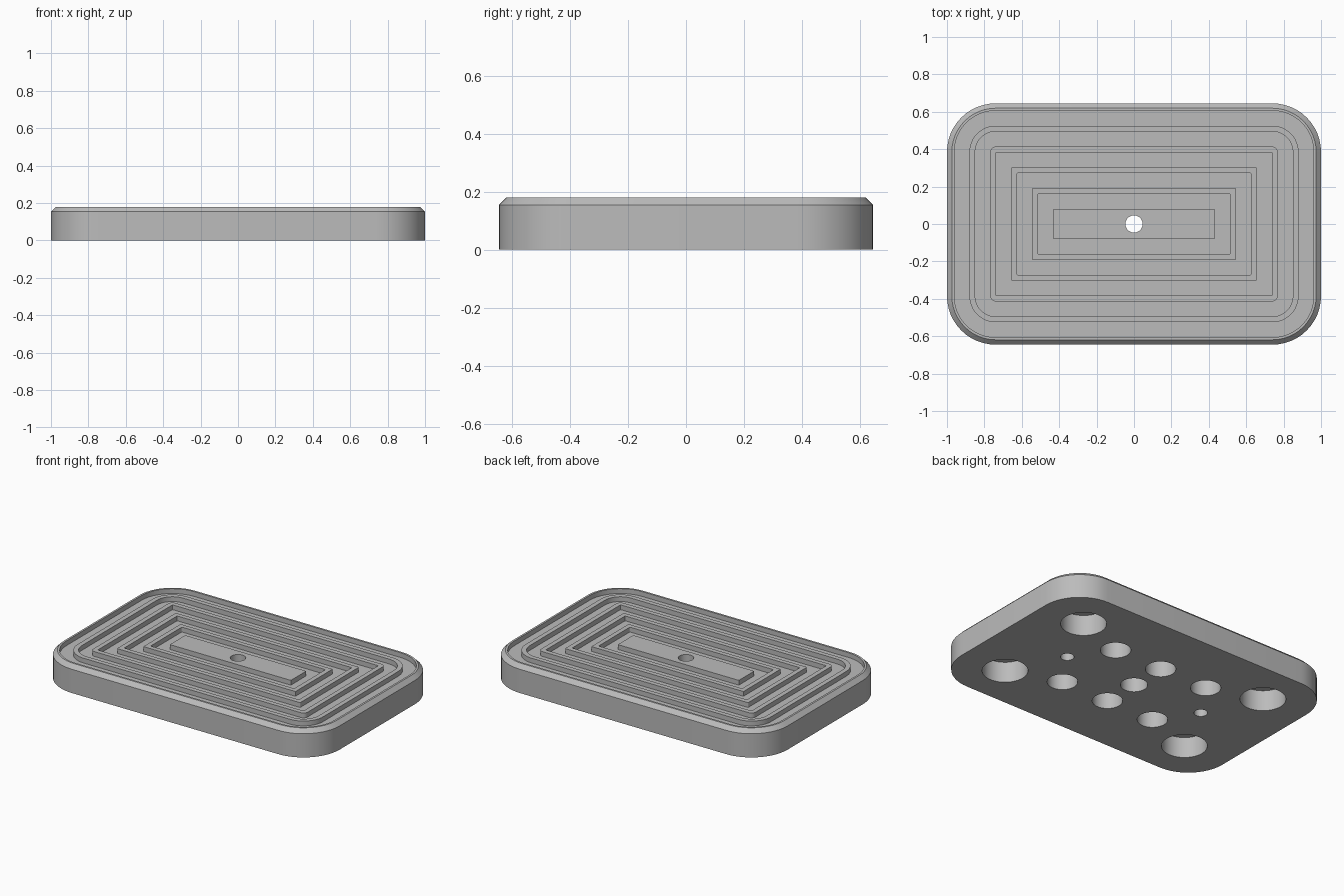
import bpy, bmesh, math
from mathutils import Matrix

if "Cube" in bpy.data.objects:
    bpy.data.objects.remove(bpy.data.objects["Cube"])

HX, HY, R, H = 1.0, 0.645, 0.26, 0.18   # half sizes, corner radius, height
FLOOR = 0.149                           # groove floor height
SEG = 12                                # steps per rounded corner

grey = bpy.data.materials.new("plate grey")
grey.diffuse_color = (0.5, 0.5, 0.5, 1)
grey.use_nodes = True
grey.node_tree.nodes["Principled BSDF"].inputs["Base Color"].default_value = grey.diffuse_color


def rounded_ring(bm, inset, z):
    """Rounded rectangle of vertices, offset inward from the outline."""
    r = max(R - inset, 0.005)
    ring = []
    for i, (sx, sy) in enumerate(((1, 1), (-1, 1), (-1, -1), (1, -1))):
        for k in range(SEG + 1):
            a = math.pi / 2 * (i + k / SEG)
            ring.append(bm.verts.new((sx * (HX - inset - r) + r * math.cos(a),
                                      sy * (HY - inset - r) + r * math.sin(a), z)))
    return ring


def finish(bm, name):
    bmesh.ops.recalc_face_normals(bm, faces=bm.faces)
    me = bpy.data.meshes.new(name)
    bm.to_mesh(me)
    bm.free()
    ob = bpy.data.objects.new(name, me)
    bpy.context.collection.objects.link(ob)
    me.materials.append(grey)
    return ob


# Profile from the bottom edge over the chamfer and through five grooves
profile = [(0, 0), (0, H - 0.026), (0.026, H)]
for g in range(5):
    outer = 0.039 + 0.1115 * g
    inner = outer + 0.081
    profile += [(outer, H), (outer, FLOOR), (inner, FLOOR), (inner, H)]

# Plate body lofted through the profile
bm = bmesh.new()
rings = [rounded_ring(bm, i, z) for i, z in profile]
n = len(rings[0])
for lo, hi in zip(rings, rings[1:]):
    for k in range(n):
        j = (k + 1) % n
        bm.faces.new((lo[k], lo[j], hi[j], hi[k]))
bm.faces.new(rings[0][::-1])
bm.faces.new(rings[-1])
plate = finish(bm, "grooved_plate")

# Holes: x, y, radius, depth from the underside
holes = [(sx * 0.688, sy * 0.359, 0.135, 0.135) for sx in (-1, 1) for sy in (-1, 1)]
holes += [(x, sy * 0.243, 0.09, 0.13) for x in (-0.345, 0, 0.345) for sy in (-1, 1)]
holes += [(sx * 0.512, 0, 0.04, 0.13) for sx in (-1, 1)]
holes += [(0, 0, 0.08, 0.12)]


def cutter(name, items):
    bm = bmesh.new()
    for x, y, r, top in items:
        bmesh.ops.create_cone(bm, cap_ends=True, segments=48, radius1=r, radius2=r,
                              depth=top + 0.1,
                              matrix=Matrix.Translation((x, y, (top - 0.1) / 2)))
    return finish(bm, name)


bpy.context.view_layer.objects.active = plate
plate.select_set(True)
# Blind pockets first, then the narrow centre bore right through
for name, items in (("pocket_cutter", holes), ("bore_cutter", [(0, 0, 0.046, 0.3)])):
    cut = cutter(name, items)
    mod = plate.modifiers.new(name, 'BOOLEAN')
    mod.operation, mod.solver, mod.object = 'DIFFERENCE', 'EXACT', cut
    bpy.ops.object.modifier_apply(modifier=mod.name)
    bpy.data.objects.remove(cut)

bpy.ops.object.shade_smooth_by_angle(angle=math.radians(30))
